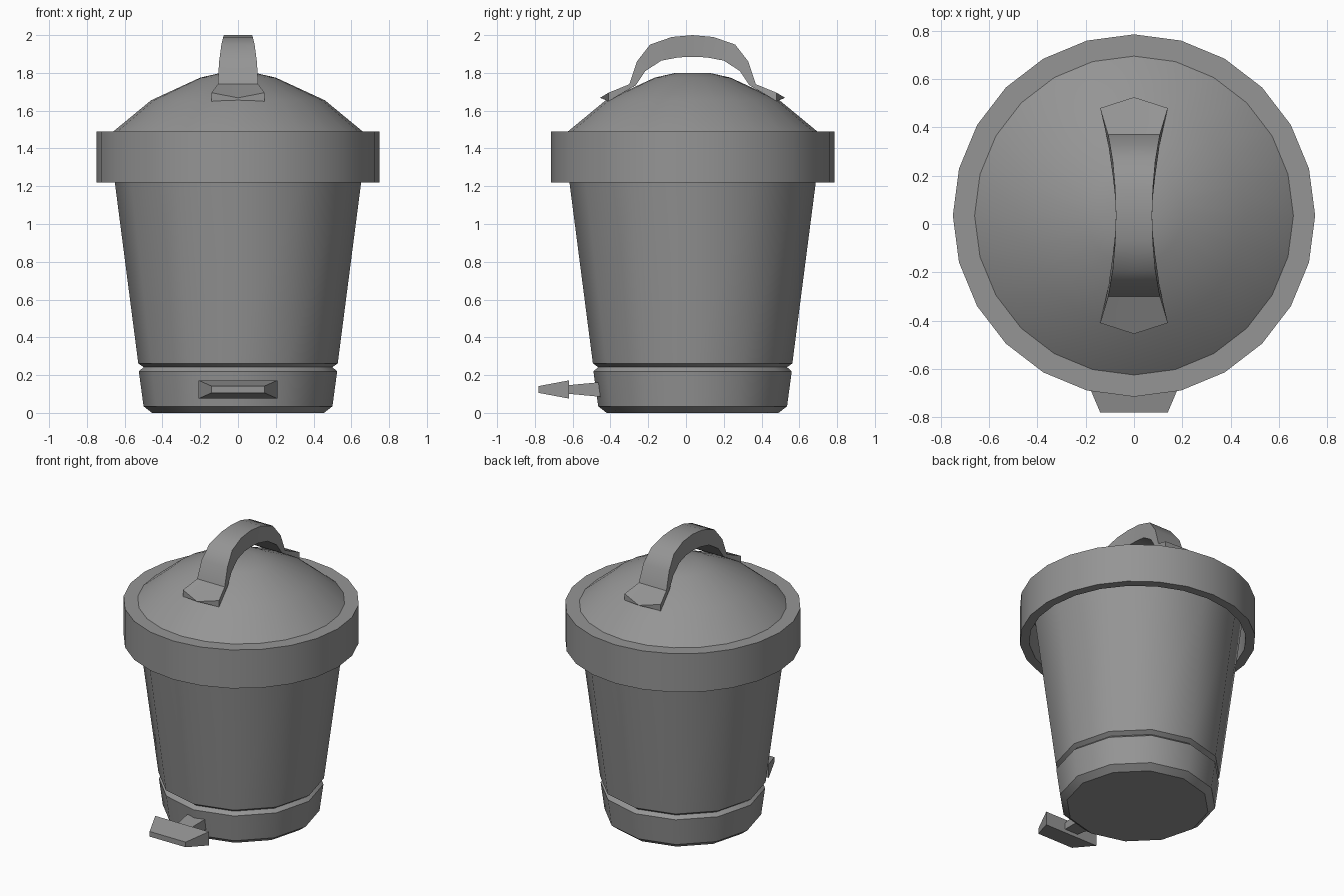
import bpy, bmesh, math

cube = bpy.data.objects.get("Cube")
if cube:
    bpy.data.objects.remove(cube, do_unlink=True)

AXIS_Y = 0.035  # the bin sits slightly back, as the pedal sticks out in front

grey = bpy.data.materials.new("grey_metal")
grey.use_nodes = True
colour = (0.3, 0.3, 0.3, 1)
grey.diffuse_color = colour
grey.node_tree.nodes["Principled BSDF"].inputs["Base Color"].default_value = colour


def finish(name, bm, smooth=True):
    bmesh.ops.remove_doubles(bm, verts=bm.verts, dist=1e-5)
    bmesh.ops.recalc_face_normals(bm, faces=bm.faces)
    mesh = bpy.data.meshes.new(name)
    bm.to_mesh(mesh)
    bm.free()
    mesh.materials.append(grey)
    obj = bpy.data.objects.new(name, mesh)
    bpy.context.collection.objects.link(obj)
    obj.location.y = AXIS_Y
    if smooth:
        bpy.ops.object.select_all(action="DESELECT")
        obj.select_set(True)
        bpy.context.view_layer.objects.active = obj
        bpy.ops.object.shade_smooth_by_angle(angle=math.radians(35))
    return obj


def skin(name, rings, smooth=True):
    """Join closed rings of points into a capped skin."""
    bm = bmesh.new()
    loops = [[bm.verts.new(p) for p in ring] for ring in rings]
    n = len(loops[0])
    for a, b in zip(loops, loops[1:]):
        for i in range(n):
            j = (i + 1) % n
            bm.faces.new((a[i], a[j], b[j], b[i]))
    bm.faces.new(loops[0])
    bm.faces.new(loops[-1])
    return finish(name, bm, smooth)


def lathe(name, profile, sides):
    angles = [math.tau * i / sides for i in range(sides)]
    return skin(name, [[(r * math.cos(a), r * math.sin(a), z) for a in angles]
                       for r, z in profile])


# Tapered body with a chamfered foot and a groove above the base
lathe("bin_body", [(0.455, 0), (0.5, 0.035), (0.525, 0.22), (0.5, 0.242),
                   (0.528, 0.262), (0.652, 1.22), (0.68, 1.44)], 12)

# Hollow lid: underside, inner wall, rim and dome
lathe("lid", [(0.1, 1.46), (0.69, 1.46), (0.69, 1.22), (0.75, 1.22),
              (0.75, 1.49), (0.66, 1.49), (0.46, 1.655), (0.2, 1.775),
              (0.09, 1.8)], 24)

# Arched handle: outer y, outer z, inner y, inner z, half width
half = [(-0.445, 1.695, -0.445, 1.65, 0.14),
        (-0.335, 1.74, -0.3, 1.735, 0.107),
        (-0.295, 1.86, -0.25, 1.81, 0.1),
        (-0.225, 1.95, -0.165, 1.865, 0.088),
        (-0.11, 1.99, -0.075, 1.882, 0.078),
        (0, 2.0, 0, 1.885, 0.075)]
arch = half + [(-yo, zo, -yi, zi, w) for yo, zo, yi, zi, w in half[-2::-1]]
rings = []
for i, (yo, zo, yi, zi, w) in enumerate(arch):
    # the middle of each end is drawn out to a blunt point
    end = -1 if i == 0 else 1 if i == len(arch) - 1 else 0
    dy, dz = 0.045 * end, -0.027 * abs(end)
    rings.append([(-w, yo, zo), (0, yo + dy, zo + dz), (w, yo, zo),
                  (w, yi, zi), (0, yi + dy, zi + dz), (-w, yi, zi)])
skin("lid_handle", rings)


def tapered_bar(name, sections):
    """Rectangular sections along y: y, half width, half height."""
    return skin(name, [[(sx * w, y - AXIS_Y, 0.124 + sz * h) for sx, sz in
                        ((-1, -1), (1, -1), (1, 1), (-1, 1))]
                       for y, w, h in sections], smooth=False)


# Foot pedal and its stem
tapered_bar("pedal", [(-0.78, 0.14, 0.018), (-0.62, 0.208, 0.048)])
tapered_bar("pedal_stem", [(-0.63, 0.05, 0.022), (-0.44, 0.07, 0.04)])
